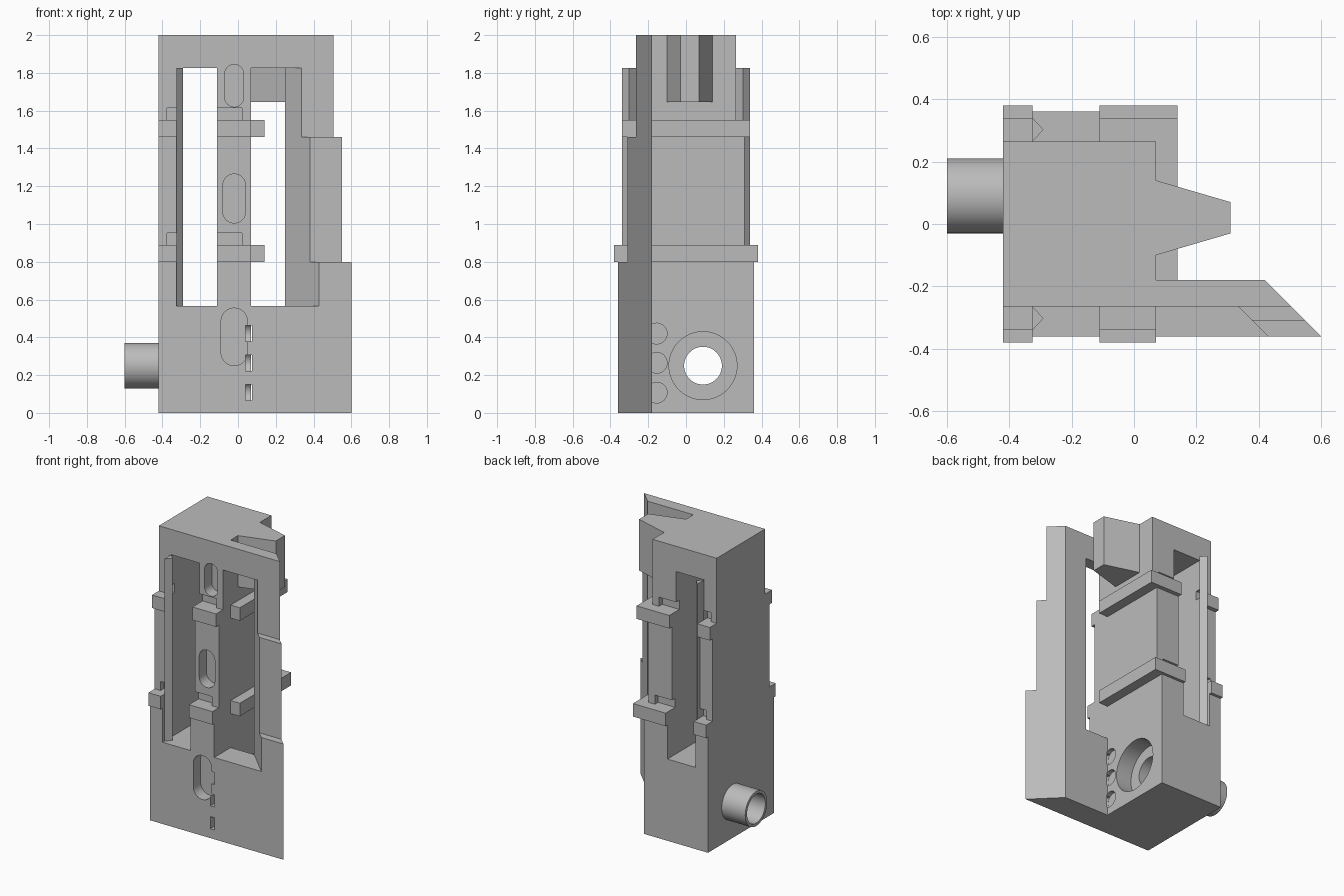
import bpy, bmesh, math
from mathutils import Matrix

if "Cube" in bpy.data.objects:
    bpy.data.objects.remove(bpy.data.objects["Cube"])

grey = bpy.data.materials.new("plain grey")
grey.diffuse_color = (0.5, 0.5, 0.5, 1)
grey.use_nodes = True
grey.node_tree.nodes["Principled BSDF"].inputs["Base Color"].default_value = grey.diffuse_color


def prism(name, pts, lo, hi, axis="z"):
    """Extrude a closed profile: (x, y) along z, (y, z) along x, (x, z) along y."""
    place = {"z": lambda a, b, c: (a, b, c),
             "x": lambda a, b, c: (c, a, b),
             "y": lambda a, b, c: (a, c, b)}[axis]
    bm = bmesh.new()
    low = [bm.verts.new(place(a, b, lo)) for a, b in pts]
    high = [bm.verts.new(place(a, b, hi)) for a, b in pts]
    n = len(pts)
    bm.faces.new(low)
    bm.faces.new(high)
    for i in range(n):
        j = (i + 1) % n
        bm.faces.new((low[i], low[j], high[j], high[i]))
    bmesh.ops.recalc_face_normals(bm, faces=bm.faces)
    me = bpy.data.meshes.new(name)
    bm.to_mesh(me)
    bm.free()
    me.materials.append(grey)
    ob = bpy.data.objects.new(name, me)
    bpy.context.collection.objects.link(ob)
    return ob


def box(name, x0, x1, y0, y1, z0, z1):
    return prism(name, [(x0, y0), (x1, y0), (x1, y1), (x0, y1)], z0, z1)


def stadium(cx, half_w, z0, z1, n=12):
    """Upright slot outline with round ends."""
    pts = []
    for i in range(n + 1):
        a = math.pi * i / n
        pts.append((cx + half_w * math.cos(a), z1 - half_w + half_w * math.sin(a)))
    for i in range(n + 1):
        a = math.pi + math.pi * i / n
        pts.append((cx + half_w * math.cos(a), z0 + half_w + half_w * math.sin(a)))
    return pts


def circle(cy, cz, r, n=48):
    return [(cy + r * math.cos(2 * math.pi * i / n),
             cz + r * math.sin(2 * math.pi * i / n)) for i in range(n)]


def combine(ob, other, operation):
    mod = ob.modifiers.new("cut", "BOOLEAN")
    mod.operation, mod.solver, mod.object = operation, "EXACT", other
    bpy.context.view_layer.objects.active = ob
    bpy.ops.object.modifier_apply(modifier=mod.name)
    bpy.data.objects.remove(other)


# Housing: stepped side profile intersected with the plan of block and front plate
steps = [(0.36, 0), (0.36, 0.8), (0.31, 0.8), (0.31, 1.46), (0.265, 1.46), (0.265, 2)]
housing = prism("housing", steps + [(-y, z) for y, z in reversed(steps)], -1, 1, "x")
plan = [(-0.42, -0.5), (0.74, -0.5), (0.42, -0.18), (0.07, -0.18), (0.07, 0.5), (-0.42, 0.5)]
combine(housing, prism("plan", plan, -0.5, 2.5), "INTERSECT")

# Side pipe
combine(housing, prism("pipe", circle(0.09, 0.25, 0.12), -0.6, -0.40, "x"), "UNION")

cutters = [
    # Tall slot through the block, and slanted window in the plate
    box("slot", -0.325, -0.11, -0.6, 0.6, 0.565, 1.825),
    prism("window", [(0.07, -0.5), (0.57, -0.5), (0.23, -0.16), (0.07, -0.16)], 0.565, 1.825),
    # Pipe bore and counterbore
    prism("bore", circle(0.09, 0.25, 0.10), -0.8, 0.3, "x"),
    prism("counterbore", circle(0.09, 0.25, 0.18), -0.05, 0.3, "x"),
]
# Oval pockets on the front
for half_w, z0, z1, face in ((0.07, 0.25, 0.555, 0.36), (0.06, 1.005, 1.265, 0.31),
                             (0.05, 1.62, 1.845, 0.265)):
    cutters.append(prism("pocket", stadium(-0.02, half_w, z0, z1), -0.6, -face + 0.08, "y"))
# Strap notches above each band, front and back
for z, face in ((0.89, 0.31), (1.55, 0.265)):
    for s in (-1, 1):
        ya, yb = sorted((s * (face - 0.035), s * 0.6))
        cutters.append(box("notch", -0.375, 0.02, ya, yb, z, z + 0.063))
# Tie holes from the side face out to the front
for z in (0.107, 0.265, 0.42):
    cutters.append(prism("tie_hole", circle(-0.155, z, 0.055, 32), 0.04, 0.075, "x"))
    cutters.append(box("tie_slot", 0.041, 0.074, -0.6, -0.16, z - 0.042, z + 0.042))
for c in cutters:
    combine(housing, c, "DIFFERENCE")

bpy.context.view_layer.objects.active = housing
housing.select_set(True)
bpy.ops.object.shade_smooth_by_angle(angle=math.radians(30))

# Tapered nose at the top of the side
prism("nose", [(0.07, -0.10), (0.31, -0.03), (0.31, 0.07), (0.07, 0.14)], 1.645, 2)

# Bands around the posts
for level, z0, inner, outer in (("lower", 0.8, 0.31, 0.38), ("upper", 1.46, 0.265, 0.34)):
    z1 = z0 + 0.09
    box(level + "_front_band", -0.11, 0.07, -outer, -inner, z0, z1)
    box(level + "_front_left_band", -0.42, -0.325, -outer, -inner, z0, z1)
    box(level + "_back_left_band", -0.42, -0.325, inner, outer, z0, z1)
    prism(level + "_corner_band", [(0.07, -0.18), (0.14, -0.18), (0.14, outer), (-0.11, outer),
                                   (-0.11, inner), (0.07, inner)], z0, z1)

# Wedge rails in the slot
for side, s in (("front", -1), ("back", 1)):
    prism(side + "_wedge_rail", [(-0.325, s * 0.265), (-0.29, s * 0.3025), (-0.325, s * 0.34)],
          0.565, 1.825)
